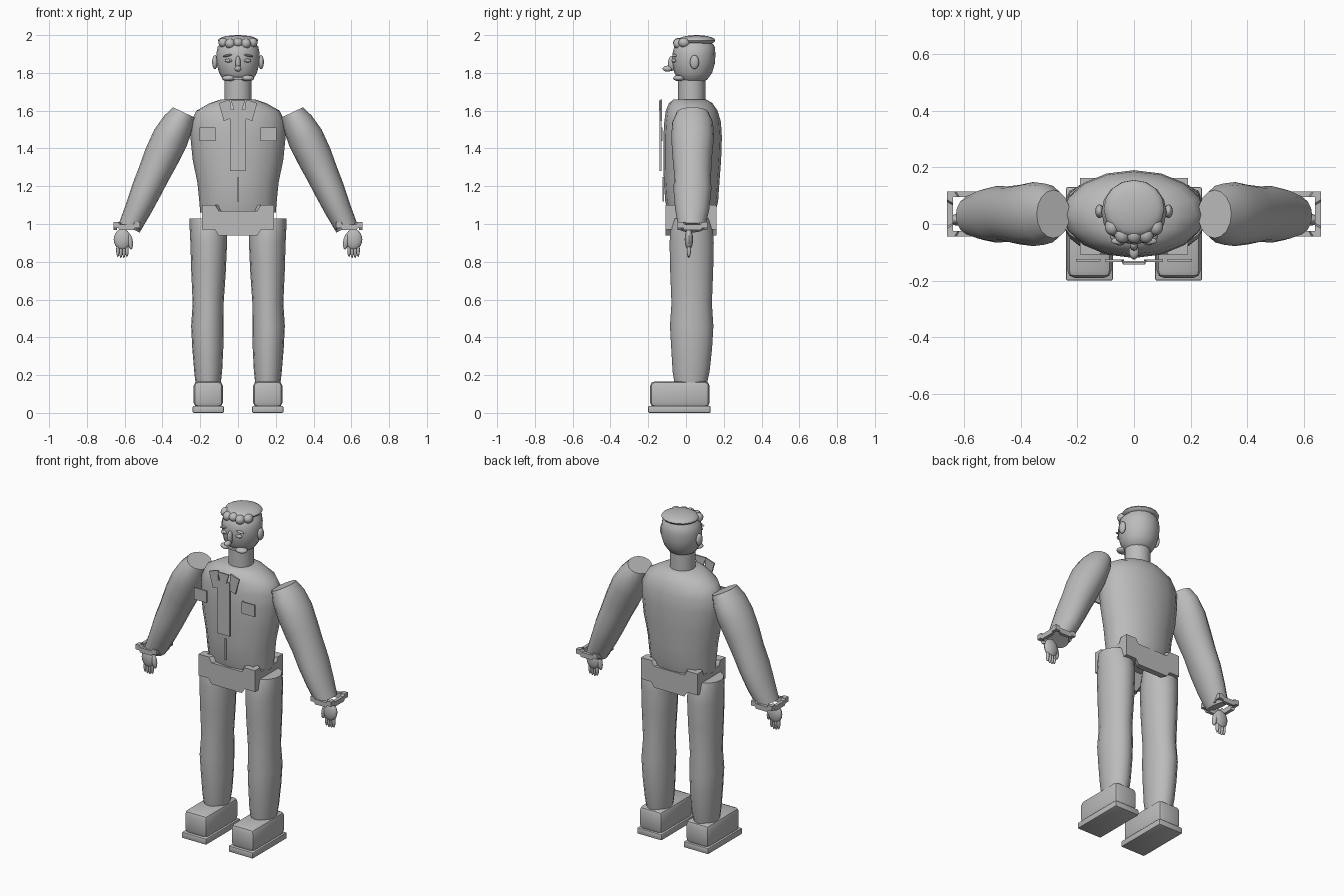
import bpy, bmesh
from math import sin, cos, pi, radians
from mathutils import Matrix, Vector

cube = bpy.data.objects.get("Cube")
if cube:
    bpy.data.objects.remove(cube)

grey = bpy.data.materials.new("plain_grey")
grey.use_nodes = True
COLOUR = (0.5, 0.5, 0.5, 1)
grey.diffuse_color = COLOUR
grey.node_tree.nodes["Principled BSDF"].inputs["Base Color"].default_value = COLOUR


def finish(name, bm, pair=False, angle=40):
    """Turn a bmesh into a named object, mirrored across x if it is a pair."""
    bmesh.ops.recalc_face_normals(bm, faces=bm.faces)
    mesh = bpy.data.meshes.new(name)
    bm.to_mesh(mesh)
    bm.free()
    mesh.materials.append(grey)
    mesh.shade_smooth()
    mesh.set_sharp_from_angle(angle=radians(angle))
    ob = bpy.data.objects.new(name, mesh)
    bpy.context.collection.objects.link(ob)
    if pair:
        ob.modifiers.new("Mirror", 'MIRROR')
    return ob


def loft(name, rings, sides=16, pair=False, matrix=Matrix()):
    """Capped skin through elliptic rings: (height, x, y, radius x, radius y)."""
    bm = bmesh.new()
    loops = []
    for z, x, y, rx, ry in rings:
        turns = [2 * pi * i / sides for i in range(sides)]
        loops.append([bm.verts.new(matrix @ Vector((x + rx * cos(t), y + ry * sin(t), z)))
                      for t in turns])
    for a, b in zip(loops, loops[1:]):
        for i in range(sides):
            j = (i + 1) % sides
            bm.faces.new((a[i], a[j], b[j], b[i]))
    bm.faces.new(loops[0])
    bm.faces.new(loops[-1])
    return finish(name, bm, pair)


def blob(name, centre, radii, pair=False, tilt=0):
    """Ellipsoid, tilted about the y axis."""
    bm = bmesh.new()
    m = Matrix.Translation(centre) @ Matrix.Rotation(tilt, 4, 'Y') @ Matrix.Diagonal((*radii, 1))
    bmesh.ops.create_uvsphere(bm, u_segments=16, v_segments=10, radius=1, matrix=m)
    return finish(name, bm, pair)


def box(name, low, high, pair=False, bevel=0):
    low, high = Vector(low), Vector(high)
    bm = bmesh.new()
    m = Matrix.Translation((low + high) / 2) @ Matrix.Diagonal((*(high - low), 1))
    bmesh.ops.create_cube(bm, size=1, matrix=m)
    if bevel:
        bmesh.ops.bevel(bm, geom=bm.edges[:], offset=bevel, segments=2, profile=0.5, affect='EDGES')
    return finish(name, bm, pair)


def plate(name, outline, y, thick=0.009, pair=False):
    """Flat plate with an outline in x and z, facing the front."""
    bm = bmesh.new()
    face = bm.faces.new([bm.verts.new((x, y, z)) for x, z in outline])
    out = bmesh.ops.extrude_face_region(bm, geom=[face])
    moved = [v for v in out["geom"] if isinstance(v, bmesh.types.BMVert)]
    bmesh.ops.translate(bm, verts=moved, vec=(0, thick, 0))
    return finish(name, bm, pair, 20)


def sagging_band(name, centre, half_x, half_y, height, sag, wall, pair=False):
    """Square band whose four corners stand above its lowered sides."""
    bm = bmesh.new()
    corners = [(-1, -1), (1, -1), (1, 1), (-1, 1)]
    loops = []
    for (ax, ay), (bx, by) in zip(corners, corners[1:] + corners[:1]):
        for t, drop in ((0, 0), (0.18, 0), (0.23, sag), (0.77, sag), (0.82, 0)):
            x, y = ax + (bx - ax) * t, ay + (by - ay) * t
            ring = []
            for inset, z in ((0, 0), (0, height), (wall, height), (wall, 0)):
                p = Vector((x * (half_x - inset), y * (half_y - inset), z - drop))
                ring.append(bm.verts.new(p + Vector(centre)))
            loops.append(ring)
    for a, b in zip(loops, loops[1:] + loops[:1]):
        for i in range(4):
            j = (i + 1) % 4
            bm.faces.new((a[i], a[j], b[j], b[i]))
    return finish(name, bm, pair, 20)


# Body and neck
loft("torso", [
    (1.06, 0, 0.03, 0.200, 0.125), (1.12, 0, 0.03, 0.205, 0.14),
    (1.22, 0, 0.03, 0.215, 0.147), (1.34, 0, 0.033, 0.24, 0.153),
    (1.46, 0, 0.035, 0.252, 0.155), (1.54, 0, 0.035, 0.25, 0.15),
    (1.60, 0, 0.03, 0.22, 0.137), (1.64, 0, 0.025, 0.15, 0.115),
    (1.66, 0, 0.02, 0.09, 0.085)])
loft("neck", [(1.63, 0, 0.03, 0.072, 0.072), (1.78, 0, 0.03, 0.072, 0.072)])

# Arms run along a slanted axis from shoulder to wrist
down = Vector((0.43, 0, -0.903)).normalized()
across = Vector((0.903, 0, 0.43)).normalized()
arm = Matrix((across, (0, 1, 0), down)).transposed().to_4x4()
arm.translation = (0.285, 0, 1.59)
loft("arm", [
    (0, 0, 0.035, 0.065, 0.085), (0.06, 0.005, 0.035, 0.083, 0.108),
    (0.15, 0.008, 0.035, 0.096, 0.113), (0.26, 0.008, 0.033, 0.094, 0.105),
    (0.36, 0.006, 0.035, 0.086, 0.098), (0.46, 0.004, 0.034, 0.08, 0.1),
    (0.57, 0, 0.033, 0.07, 0.09), (0.675, 0, 0.03, 0.06, 0.07)], pair=True, matrix=arm)
sagging_band("cuff", (0.59, 0.035, 0.98), 0.07, 0.08, 0.03, 0.012, 0.02, True)

# Hands
blob("palm", (0.612, 0.015, 0.918), (0.046, 0.022, 0.056), True)
blob("thumb", (0.572, 0.012, 0.907), (0.015, 0.015, 0.042), True, 0.15)
for i, length in enumerate((0.036, 0.042, 0.042, 0.036)):
    blob(f"finger_{i + 1}", (0.588 + 0.016 * i, 0.015, 0.862), (0.009, 0.011, length), True)

# Legs, shoes and belt
loft("leg", [
    (0.15, 0.158, 0.025, 0.066, 0.085), (0.22, 0.158, 0.027, 0.074, 0.098),
    (0.34, 0.16, 0.03, 0.082, 0.108), (0.46, 0.162, 0.03, 0.086, 0.115),
    (0.58, 0.158, 0.03, 0.082, 0.107), (0.76, 0.156, 0.03, 0.092, 0.114),
    (0.90, 0.155, 0.03, 0.097, 0.117), (0.98, 0.157, 0.03, 0.099, 0.112),
    (1.03, 0.158, 0.03, 0.098, 0.095)], pair=True)
box("shoe", (0.08, -0.19, 0.03), (0.235, 0.125, 0.167), True, 0.025)
box("sole", (0.075, -0.2, 0), (0.24, 0.13, 0.037), True, 0.006)
sagging_band("belt", (0, 0.027, 0.97), 0.19, 0.135, 0.13, 0.03, 0.035)

# Shirt front: tie, collar, pockets and placket
plate("tie", [(-0.042, 1.28), (0.042, 1.28), (0.042, 1.605), (-0.042, 1.605)], -0.14)
plate("tie_knot", [(-0.02, 1.6), (0.02, 1.6), (0.038, 1.655), (-0.038, 1.655)], -0.143)
plate("collar", [(0.035, 1.56), (0.075, 1.545), (0.102, 1.64), (0.042, 1.66)], -0.135, pair=True)
plate("pocket", [(0.118, 1.44), (0.205, 1.44), (0.205, 1.512), (0.118, 1.512)], -0.133, pair=True)
plate("placket", [(-0.005, 1.12), (0.005, 1.12), (0.005, 1.25), (-0.005, 1.25)], -0.125)

# Head, ears and hair
loft("head", [
    (1.75, 0, 0.035, 0.055, 0.055), (1.765, 0, 0.035, 0.08, 0.078),
    (1.80, 0, 0.038, 0.1, 0.1), (1.85, 0, 0.04, 0.114, 0.113),
    (1.90, 0, 0.042, 0.115, 0.114), (1.94, 0, 0.045, 0.107, 0.107),
    (1.98, 0, 0.05, 0.07, 0.07)])
blob("ear", (0.122, 0.045, 1.857), (0.015, 0.024, 0.037), True)
blob("hair_cap", (0, 0.055, 1.972), (0.107, 0.1, 0.028))
blob("curl_middle", (0, -0.038, 1.96), (0.027, 0.03, 0.025))
blob("curl_inner", (0.042, -0.038, 1.955), (0.027, 0.03, 0.027), True)
blob("curl_outer", (0.077, -0.01, 1.96), (0.026, 0.03, 0.026), True)

# Face
blob("eye", (0.05, -0.063, 1.865), (0.02, 0.012, 0.01), True)
blob("pupil", (0.05, -0.073, 1.865), (0.007, 0.005, 0.007), True)
blob("brow", (0.055, -0.06, 1.892), (0.026, 0.012, 0.006), True, 0.2)
blob("nose_bridge", (0, -0.075, 1.85), (0.014, 0.02, 0.04))
blob("nose_tip", (0, -0.098, 1.822), (0.018, 0.026, 0.016))
blob("moustache", (0.05, -0.038, 1.772), (0.036, 0.03, 0.016), True)
box("mouth", (-0.03, -0.06, 1.765), (0.03, -0.03, 1.778), bevel=0.004)
